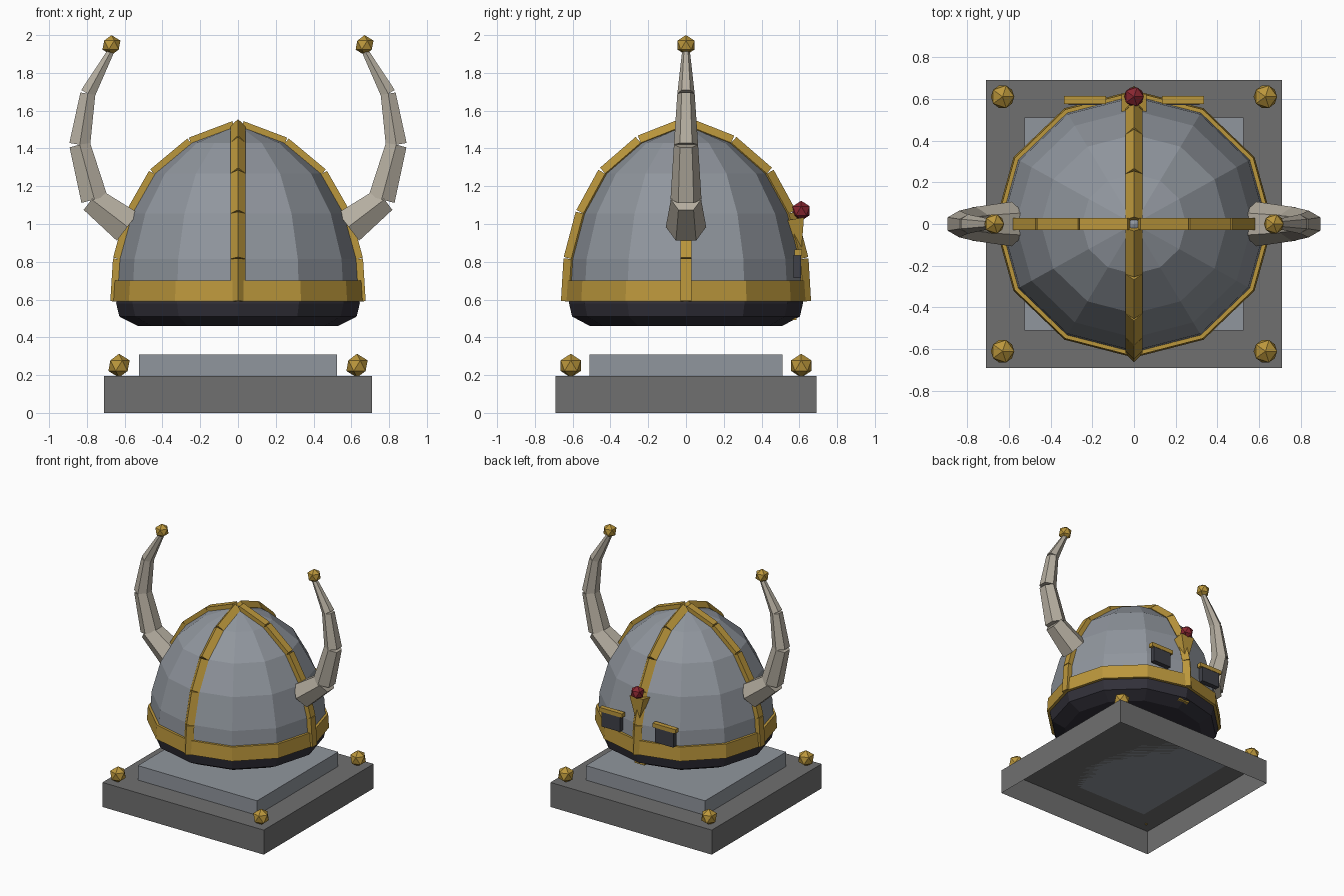
import bpy, bmesh, math
from mathutils import Vector, Matrix

cube = bpy.data.objects.get("Cube")
if cube:
    bpy.data.objects.remove(cube)


def material(name, rgb):
    m = bpy.data.materials.new(name)
    m.use_nodes = True
    m.diffuse_color = (*rgb, 1)
    m.node_tree.nodes["Principled BSDF"].inputs["Base Color"].default_value = (*rgb, 1)
    return m


STEEL = material("steel", (0.28, 0.305, 0.34))
STONE = material("dark stone", (0.16, 0.16, 0.16))
GOLD = material("gold", (0.5, 0.31, 0.045))
HORN = material("horn", (0.46, 0.42, 0.35))
LINING = material("dark lining", (0.032, 0.03, 0.042))
SLOT = material("charcoal", (0.05, 0.052, 0.065))
RED = material("red gem", (0.25, 0.02, 0.03))

DEPTH = 0.96   # the helmet is slightly shallower than it is wide


def finish(name, bm, mat):
    bmesh.ops.remove_doubles(bm, verts=bm.verts, dist=0.0001)
    bmesh.ops.recalc_face_normals(bm, faces=bm.faces)
    me = bpy.data.meshes.new(name)
    bm.to_mesh(me)
    bm.free()
    me.materials.append(mat)
    ob = bpy.data.objects.new(name, me)
    bpy.context.collection.objects.link(ob)
    return ob


def skin(bm, rings):
    for a, b in zip(rings, rings[1:]):
        n = len(a)
        for i in range(n):
            j = (i + 1) % n
            bm.faces.new((a[i], a[j], b[j], b[i]))


def lathe(name, profile, mat, sides=12):
    bm = bmesh.new()
    rings = []
    for r, z in profile:
        angles = [math.tau * i / sides for i in range(sides)]
        rings.append([bm.verts.new((r * math.cos(a), r * DEPTH * math.sin(a), z))
                      for a in angles])
    skin(bm, rings)
    bmesh.ops.dissolve_degenerate(bm, dist=0.0001, edges=bm.edges)
    return finish(name, bm, mat)


def bar(bm, p, q, r1, r2, sides, across, turn=0):
    """Straight capped tapered bar from p to q; across fixes its roll."""
    p, q, across = Vector(p), Vector(q), Vector(across)
    out = across.cross((q - p).normalized())
    rings = []
    for c, r in ((p, r1), (q, r2)):
        angles = [turn + math.tau * i / sides for i in range(sides)]
        rings.append([bm.verts.new(c + r * (math.cos(a) * across + math.sin(a) * out))
                      for a in angles])
    skin(bm, rings)
    bm.faces.new(rings[0][::-1])
    bm.faces.new(rings[1])


def box(name, center, size, mat, open_bottom=False):
    bm = bmesh.new()
    bmesh.ops.create_cube(bm, size=1, matrix=Matrix.Translation(center)
                          @ Matrix.Diagonal((*size, 1)))
    ob = None
    if open_bottom:
        low = min(bm.faces, key=lambda f: f.calc_center_median().z)
        bmesh.ops.delete(bm, geom=[low], context='FACES_ONLY')
    return finish(name, bm, mat)


def gem(name, center, r, mat):
    bm = bmesh.new()
    bmesh.ops.create_icosphere(bm, subdivisions=1, radius=r,
                               matrix=Matrix.Translation(center))
    return finish(name, bm, mat)


# Plinth with corner studs
box("plinth", (0, 0, 0.0975), (1.42, 1.38, 0.195), STONE, open_bottom=True)
box("plinth_slab", (0, 0, 0.2525), (1.05, 1.02, 0.115), STEEL)
for sx, side in ((1, "left"), (-1, "right")):
    for sy, end in ((-1, "front"), (1, "back")):
        gem(f"stud_{end}_{side}", (sx * 0.63, sy * 0.61, 0.25), 0.063, GOLD)

# Helmet shell, lining and rim band
shell = [(0.647, 0.59), (0.633, 0.815), (0.567, 1.055), (0.446, 1.267),
         (0.25, 1.43), (0, 1.523)]
lathe("dome", shell, STEEL)
lathe("lining", [(0.64, 0.62), (0.645, 0.58), (0.628, 0.51), (0.53, 0.46), (0, 0.46)], LINING)
lathe("rim_band", [(0.6, 0.59), (0.667, 0.59), (0.66, 0.7), (0.6, 0.7), (0.6, 0.59)], GOLD)

# Ridge straps over the dome, one short bar per facet
path = shell[:-1] + [(0.02, 1.517)]
for name, d, across, turn in (
        ("strap_left", (1, 0), (0, 1, 0), math.pi / 4),
        ("strap_right", (-1, 0), (0, 1, 0), math.pi / 4),
        ("strap_front", (0, -DEPTH), (1, 0, 0), 0),
        ("strap_back", (0, DEPTH), (1, 0, 0), 0)):
    bm = bmesh.new()
    for (r0, z0), (r1, z1) in zip(path, path[1:]):
        bar(bm, (r0 * d[0], r0 * d[1], z0), (r1 * d[0], r1 * d[1], z1),
            0.041, 0.041, 4, across, turn)
    finish(name, bm, GOLD)

# Horns in tapered six-sided sections, with ball tips
sections = [((0.585, 0.985), (0.775, 1.13), 0.107, 0.08),
            ((0.76, 1.13), (0.838, 1.42), 0.082, 0.064),
            ((0.838, 1.42), (0.795, 1.69), 0.064, 0.046),
            ((0.795, 1.69), (0.67, 1.92), 0.046, 0.02)]
for s, side in ((1, "left"), (-1, "right")):
    bm = bmesh.new()
    for (x0, z0), (x1, z1), r0, r1 in sections:
        bar(bm, (s * x0, 0, z0), (s * x1, 0, z1), r0, r1, 6, (0, 1, 0))
    finish(f"horn_{side}", bm, HORN)
    gem(f"horn_tip_{side}", (s * 0.67, 0, 1.947), 0.053, GOLD)

    # Dark slot and brow on the back
    box(f"slot_{side}", (s * 0.235, 0.59, 0.775), (0.16, 0.04, 0.12), SLOT)
    box(f"brow_{side}", (s * 0.235, 0.594, 0.848), (0.2, 0.038, 0.032), GOLD)

# Back wedge, gem and lower clasp
bm = bmesh.new()
bar(bm, (0, 0.6, 0.82), (0, 0.565, 1.025), 0.012, 0.085, 4, (1, 0, 0), math.pi / 4)
finish("back_wedge", bm, GOLD)
gem("back_gem", (0, 0.61, 1.07), 0.053, RED)
box("back_clasp", (0, 0.56, 0.505), (0.09, 0.05, 0.028), GOLD)
